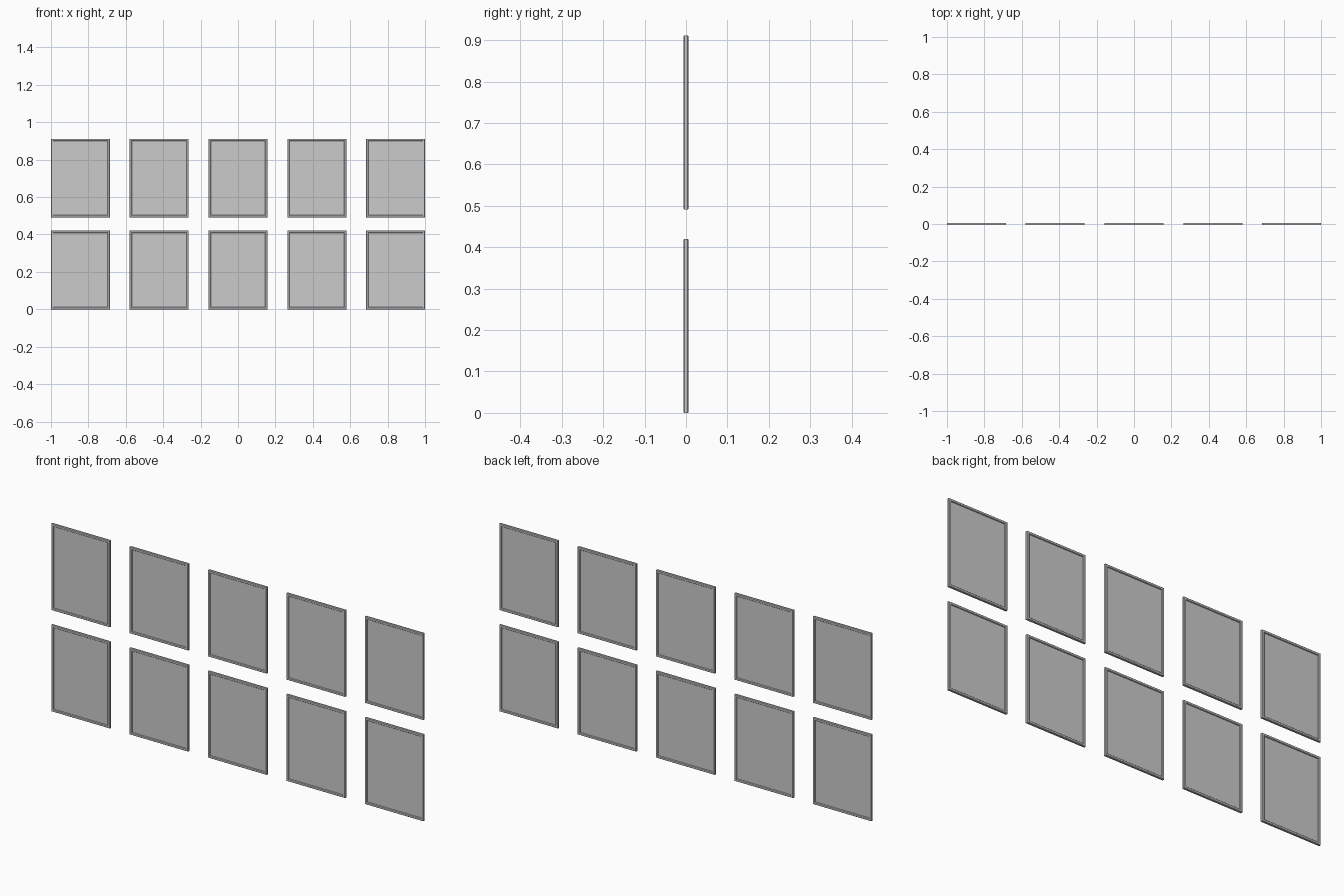
import bpy, bmesh

if "Cube" in bpy.data.objects:
    bpy.data.objects.remove(bpy.data.objects["Cube"])

W, H = 0.315, 0.42        # panel outer size
PITCH_X, ROW_Z = 0.4213, 0.4915
BORDER, D, C = 0.012, 0.0062, 0.002   # frame width, half depth, chamfer

# chamfered frame section: (inset from outer edge, y)
SECTION = [(C, -D), (BORDER - C, -D), (BORDER, -D + C), (BORDER, D - C),
           (BORDER - C, D), (C, D), (0, D - C), (0, -D + C)]


def finish(bm, name, x, z):
    bmesh.ops.recalc_face_normals(bm, faces=bm.faces)
    me = bpy.data.meshes.new(name)
    bm.to_mesh(me)
    bm.free()
    ob = bpy.data.objects.new(name, me)
    ob.location = (x, 0, z)
    bpy.context.collection.objects.link(ob)


def frame(x, z):
    # section swept around the four mitred corners
    bm = bmesh.new()
    rings = []
    for sx, sz in ((-1, -1), (1, -1), (1, 1), (-1, 1)):
        rings.append([bm.verts.new((sx * (W / 2 - i), y, sz * (H / 2 - i)))
                      for i, y in SECTION])
    n = len(SECTION)
    for a in range(4):
        r, s = rings[a], rings[(a + 1) % 4]
        for k in range(n):
            bm.faces.new((r[k], r[(k + 1) % n], s[(k + 1) % n], s[k]))
    finish(bm, "window_frame", x, z)


def pane(x, z):
    # thin recessed sheet held inside the frame
    bm = bmesh.new()
    bmesh.ops.create_cube(bm, size=1)
    bmesh.ops.scale(bm, vec=(W - 2 * BORDER + 0.004, 0.003, H - 2 * BORDER + 0.004),
                    verts=bm.verts)
    finish(bm, "window_pane", x, z)


# five columns, two rows
for row in range(2):
    for col in range(-2, 3):
        x, z = col * PITCH_X, H / 2 + row * ROW_Z
        frame(x, z)
        pane(x, z)
